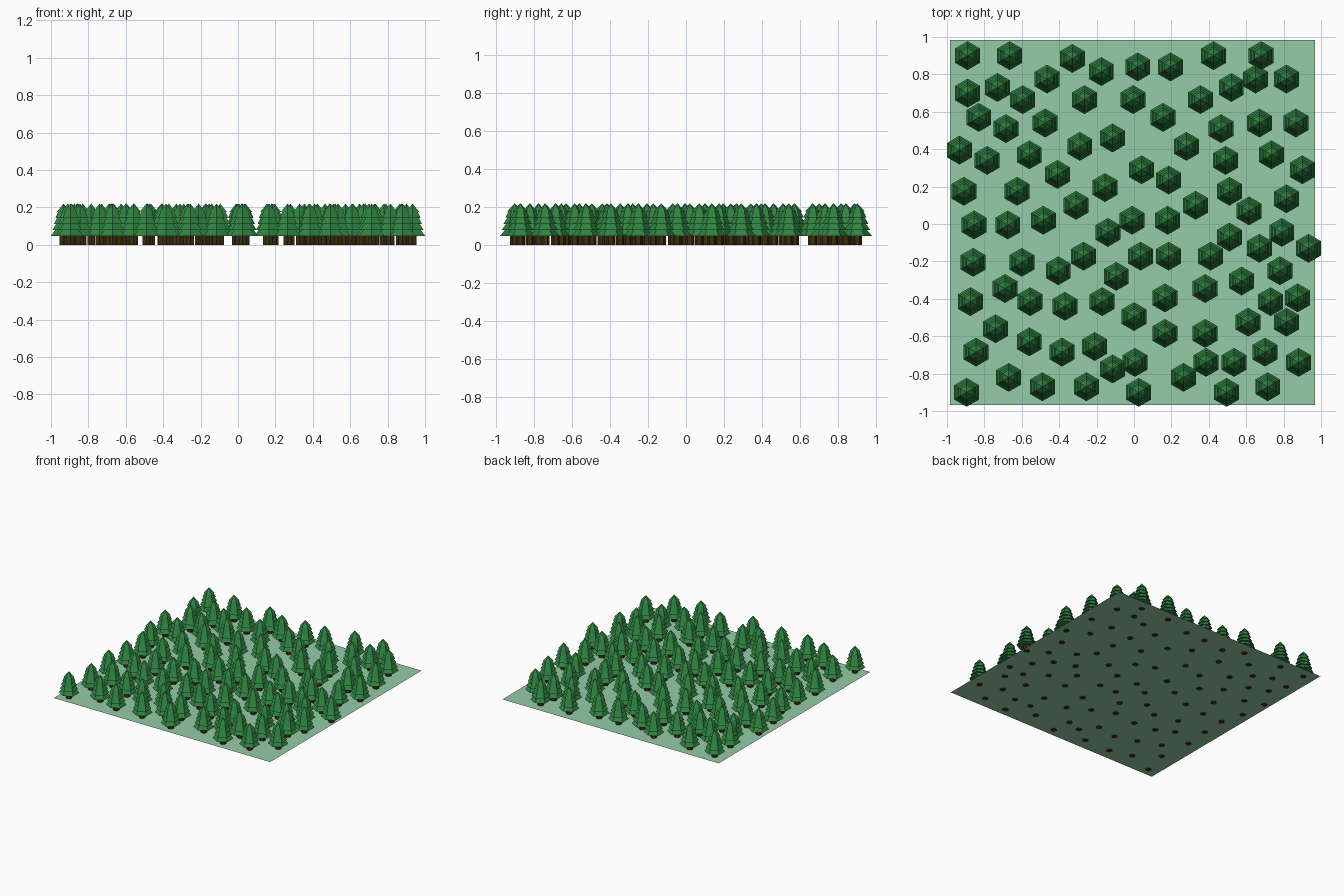
import bpy, bmesh, math


def material(name, rgb):
    m = bpy.data.materials.new(name)
    m.diffuse_color = (*rgb, 1)
    return m


grass = material("pale_grass_green", (0.30, 0.60, 0.385))
needles = material("pine_green", (0.028, 0.225, 0.052))
bark = material("dark_brown_bark", (0.050, 0.026, 0.005))


def add_cone(bm, r_low, r_top, z_low, z_top):
    """Six-sided tapered tier with corners towards +y and -y."""
    def ring(r, z):
        return [bm.verts.new((r * math.sin(i * math.pi / 3),
                              r * math.cos(i * math.pi / 3), z)) for i in range(6)]
    low = ring(r_low, z_low)
    bm.faces.new(low)
    if r_top:
        top = ring(r_top, z_top)
        bm.faces.new(top[::-1])
        for i in range(6):
            j = (i + 1) % 6
            bm.faces.new((low[j], low[i], top[i], top[j]))
    else:
        tip = bm.verts.new((0, 0, z_top))
        for i in range(6):
            bm.faces.new((low[(i + 1) % 6], low[i], tip))


def finish(bm, name, mat):
    mesh = bpy.data.meshes.new(name)
    bm.normal_update()
    bm.to_mesh(mesh)
    bm.free()
    mesh.materials.append(mat)
    return mesh


def place(name, mesh, loc=(0, 0, 0)):
    ob = bpy.data.objects.new(name, mesh)
    ob.location = loc
    bpy.context.collection.objects.link(ob)


# Shared trunk mesh
bm = bmesh.new()
add_cone(bm, 0.024, 0.024, 0, 0.06)
trunk_mesh = finish(bm, "trunk", bark)

# Shared crown mesh: five overlapping tiers, the last one pointed
bm = bmesh.new()
TIERS = 5
for t in range(TIERS):
    r, z = 0.077 - 0.0092 * t, 0.048 + 0.032 * t
    if t < TIERS - 1:
        add_cone(bm, r, r * 0.62, z, z + 0.036)
    else:
        add_cone(bm, r, 0, z, 0.22)
crown_mesh = finish(bm, "crown", needles)

# Flat ground sheet, slightly above the trunk ends
bm = bmesh.new()
bm.faces.new([bm.verts.new((-0.0085 + 0.9765 * sx, 0.008 + 0.976 * sy, 0.005))
              for sx, sy in ((-1, -1), (1, -1), (1, 1), (-1, 1))])
place("ground", finish(bm, "ground", grass))

# Planting rows: y of the row, then x of each tree
rows = {
    0.90: (-0.89, -0.665, 0.425, 0.68), 0.885: (-0.33,), 0.84: (0.02, 0.195),
    0.815: (-0.175,), 0.775: (0.815, -0.465, 0.65), 0.73: (0.52, -0.73),
    0.70: (-0.89,), 0.665: (0.355, -0.265, -0.005, -0.595),
    0.57: (-0.83, 0.155), 0.54: (-0.475, 0.67, 0.865), 0.51: (-0.685, 0.465),
    0.46: (-0.115,), 0.415: (0.28, -0.29), 0.395: (-0.933,),
    0.37: (-0.56, 0.735), 0.34: (0.49, -0.785), 0.29: (0.90, 0.04),
    0.265: (-0.41,), 0.235: (0.185,), 0.195: (-0.155,),
    0.175: (-0.91, -0.625, 0.51), 0.135: (0.815,), 0.10: (-0.31, 0.33),
    0.07: (0.615,), 0.02: (-0.485, 0.18, -0.01), -0.005: (-0.675, -0.855),
    -0.045: (-0.14, 0.79), -0.07: (0.51,), -0.13: (0.67, 0.933),
    -0.172: (0.41, 0.185, 0.035, -0.27), -0.205: (-0.60, -0.86),
    -0.25: (0.78, -0.405), -0.28: (-0.095,), -0.305: (0.575,),
    -0.345: (-0.69, 0.38), -0.395: (0.165, 0.875),
    -0.415: (-0.875, -0.555, -0.17, 0.73), -0.44: (-0.37,), -0.495: (0.0,),
    -0.525: (0.61, 0.815), -0.56: (-0.74,), -0.585: (0.38, 0.165),
    -0.63: (-0.56,), -0.655: (-0.21,), -0.685: (-0.385, 0.70, -0.845),
    -0.74: (0.005, 0.385, 0.535, 0.88), -0.775: (-0.115,),
    -0.82: (0.265, -0.67), -0.87: (0.715, -0.255, -0.49),
    -0.90: (0.495, 0.025, -0.895),
}
for y, xs in rows.items():
    for x in xs:
        place("trunk", trunk_mesh, (x, y, 0))
        place("crown", crown_mesh, (x, y, 0))
